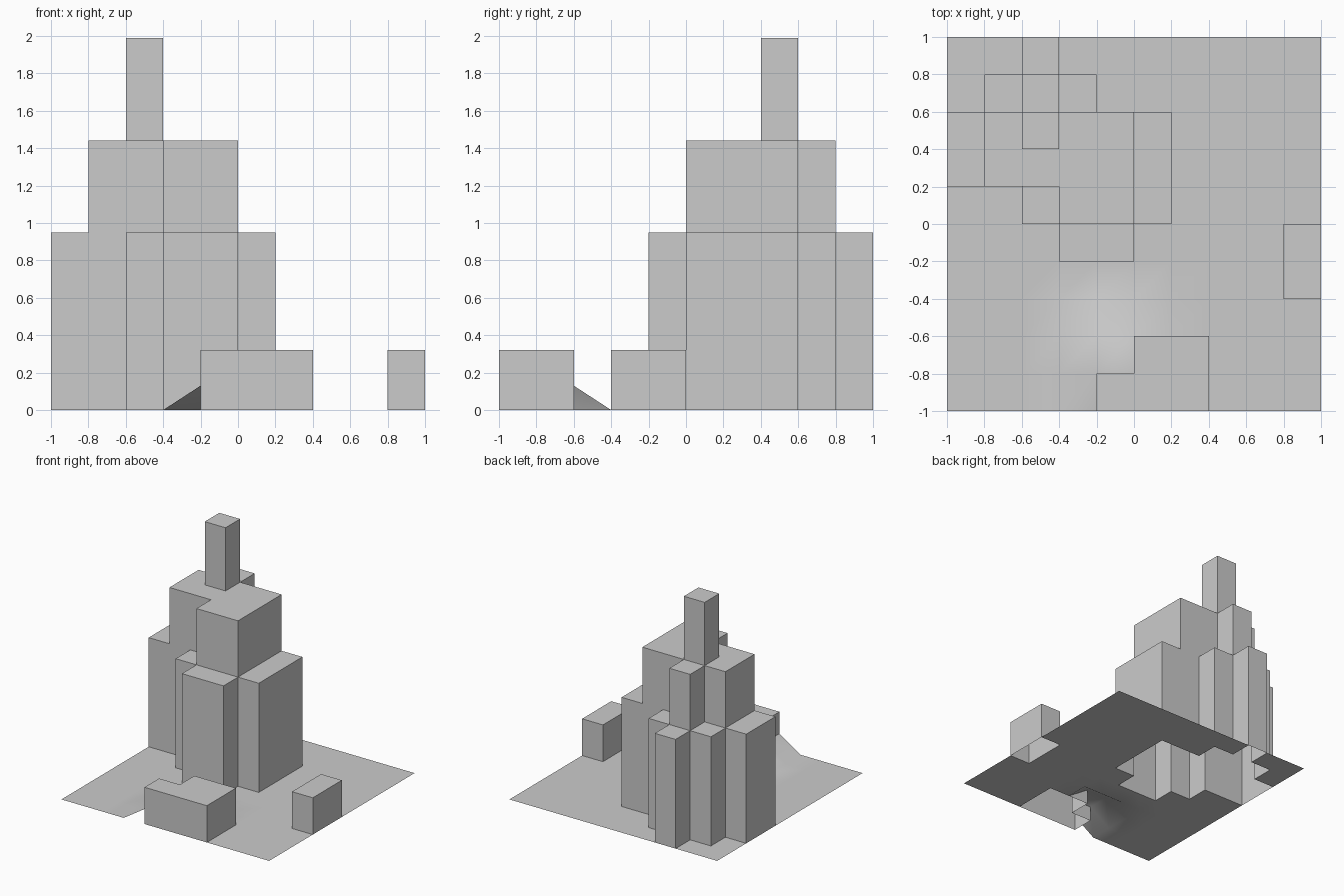
import bpy, bmesh, math

if "Cube" in bpy.data.objects:
    bpy.data.objects.remove(bpy.data.objects["Cube"])

N, S = 10, 0.2                      # ground is a 10 x 10 grid of 0.2 cells


def cells(*rects):
    """Cells covered by rectangles (x0, x1, y0, y1) given in units."""
    out = set()
    for x0, x1, y0, y1 in rects:
        i0, i1, j0, j1 = (round((v + 1) / S) for v in (x0, x1, y0, y1))
        out |= {(i, j) for i in range(i0, i1) for j in range(j0, j1)}
    return out


def finish(name, bm, smooth=False):
    bmesh.ops.remove_doubles(bm, verts=bm.verts, dist=1e-4)
    me = bpy.data.meshes.new(name)
    bm.to_mesh(me)
    bm.free()
    ob = bpy.data.objects.new(name, me)
    bpy.context.collection.objects.link(ob)
    if smooth:
        bpy.ops.object.select_all(action='DESELECT')
        ob.select_set(True)
        bpy.context.view_layer.objects.active = ob
        bpy.ops.object.shade_smooth_by_angle(angle=math.radians(50))


def quad(bm, pts):
    bm.faces.new([bm.verts.new((i * S - 1, j * S - 1, z)) for i, j, z in pts])


def stepped_block(name, tiers):
    """Hollow stack of tiers (footprint, top height), open underneath."""
    bm = bmesh.new()
    base = 0.0
    for k, (foot, top) in enumerate(tiers):
        above = tiers[k + 1][0] if k + 1 < len(tiers) else set()
        for i, j in foot:
            c = [(i, j), (i + 1, j), (i + 1, j + 1), (i, j + 1)]
            if (i, j) not in above:
                quad(bm, [(*p, top) for p in c])
            for n, (di, dj) in enumerate([(0, -1), (1, 0), (0, 1), (-1, 0)]):
                if (i + di, j + dj) not in foot:
                    a, b = c[n], c[(n + 1) % 4]
                    quad(bm, [(*a, base), (*b, base), (*b, top), (*a, top)])
        base = top
    finish(name, bm)


# Footprints of the tower tiers
spire = cells((-.6, -.4, .4, .6))
middle = cells((-.8, 0, .2, .6), (-.4, 0, 0, .2), (-.6, -.4, .6, .8))
lower = middle | cells((-1, -.8, .2, .6), (-.8, -.2, .6, .8), (-.6, -.4, .8, 1),
                       (0, .2, 0, .6), (-.6, -.4, 0, .2), (-.4, 0, -.2, 0))
front = cells((0, .4, -1, -.6), (-.2, 0, -1, -.8))
side = cells((.8, 1, -.4, 0))

stepped_block("stepped_tower", [(lower, .95), (middle, 1.44), (spire, 1.99)])
stepped_block("front_block", [(front, .32)])
stepped_block("side_block", [(side, .32)])

# Ground sheet with openings under the blocks and a low mound by the front block
mound = {(4, 0), (4, 1), (4, 2), (5, 1), (5, 2)}
bm = bmesh.new()
for i in range(N):
    for j in range(N):
        if (i, j) not in lower | front | side:
            quad(bm, [(*p, .13 if p in mound else 0.0)
                      for p in [(i, j), (i + 1, j), (i + 1, j + 1), (i, j + 1)]])
finish("ground", bm, smooth=True)
